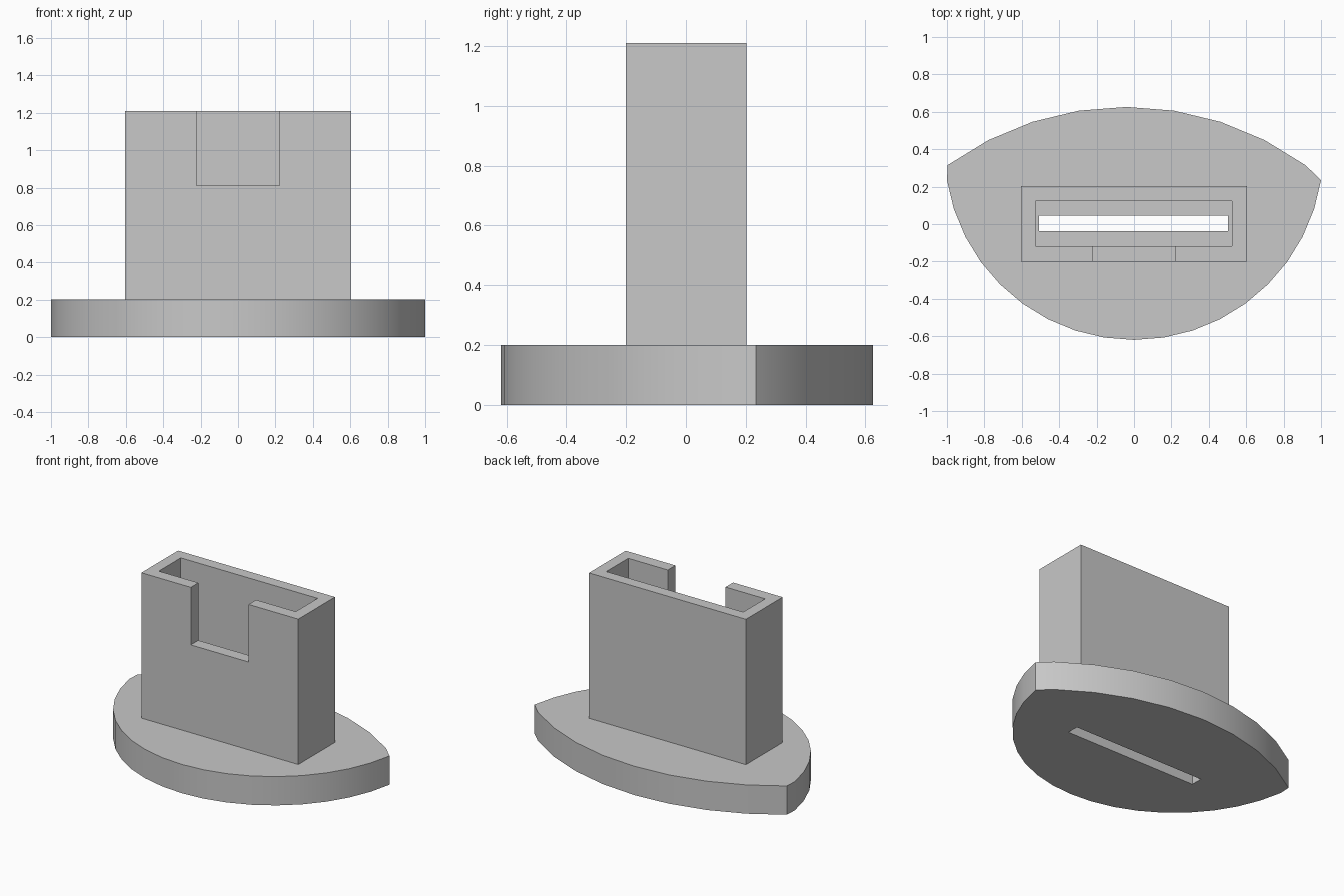
import bpy, bmesh, math

cube = bpy.data.objects.get("Cube")
if cube:
    bpy.data.objects.remove(cube, do_unlink=True)

grey = bpy.data.materials.new("plain grey")
grey.use_nodes = True
colour = (0.58, 0.58, 0.58, 1)
grey.diffuse_color = colour
grey.node_tree.nodes["Principled BSDF"].inputs["Base Color"].default_value = colour


def prism(name, outline, z0, z1):
    """Extrude a counter-clockwise outline from z0 to z1."""
    bm = bmesh.new()
    face = bm.faces.new([bm.verts.new((x, y, z0)) for x, y in outline])
    top = bmesh.ops.extrude_face_region(bm, geom=[face])["geom"]
    bmesh.ops.translate(bm, vec=(0, 0, z1 - z0),
                        verts=[v for v in top if isinstance(v, bmesh.types.BMVert)])
    bmesh.ops.recalc_face_normals(bm, faces=bm.faces)
    mesh = bpy.data.meshes.new(name)
    bm.to_mesh(mesh)
    bm.free()
    mesh.materials.append(grey)
    obj = bpy.data.objects.new(name, mesh)
    bpy.context.collection.objects.link(obj)
    return obj


def box(name, x0, x1, y0, y1, z0, z1):
    return prism(name, [(x0, y0), (x1, y0), (x1, y1), (x0, y1)], z0, z1)


def arc(cx, cy, radius, first, last):
    """Points every nine degrees along a circle."""
    angles = [math.radians(9 * k) for k in range(first, last + 1)]
    return [(cx + radius * math.cos(a), cy + radius * math.sin(a)) for a in angles]


def combine(target, tool, operation):
    bpy.context.view_layer.objects.active = target
    mod = target.modifiers.new(operation, 'BOOLEAN')
    mod.operation = operation
    mod.solver = 'EXACT'
    mod.object = tool
    bpy.ops.object.modifier_apply(modifier=mod.name)
    bpy.data.objects.remove(tool, do_unlink=True)


# Base plate: a deep front arc meeting a shallower back arc
outline = arc(0, 0.393, 1.0125, -19, -1) + arc(-0.04, -1.0, 1.626, 6, 14)
stand = prism("stand", outline, 0, 0.2)

# Upright sleeve
combine(stand, box("sleeve", -0.603, 0.603, -0.2, 0.203, 0.1, 1.21), 'UNION')

# Pocket, front notch and slot through the base
combine(stand, box("pocket", -0.527, 0.525, -0.117, 0.124, 0.2, 1.4), 'DIFFERENCE')
combine(stand, box("notch", -0.223, 0.221, -0.4, 0, 0.81, 1.4), 'DIFFERENCE')
combine(stand, box("slot", -0.507, 0.503, -0.037, 0.045, -0.1, 0.4), 'DIFFERENCE')

# Smooth the curved rim, keep corners crisp
bpy.ops.object.select_all(action='DESELECT')
stand.select_set(True)
bpy.context.view_layer.objects.active = stand
bpy.ops.object.shade_smooth_by_angle(angle=math.radians(30))
